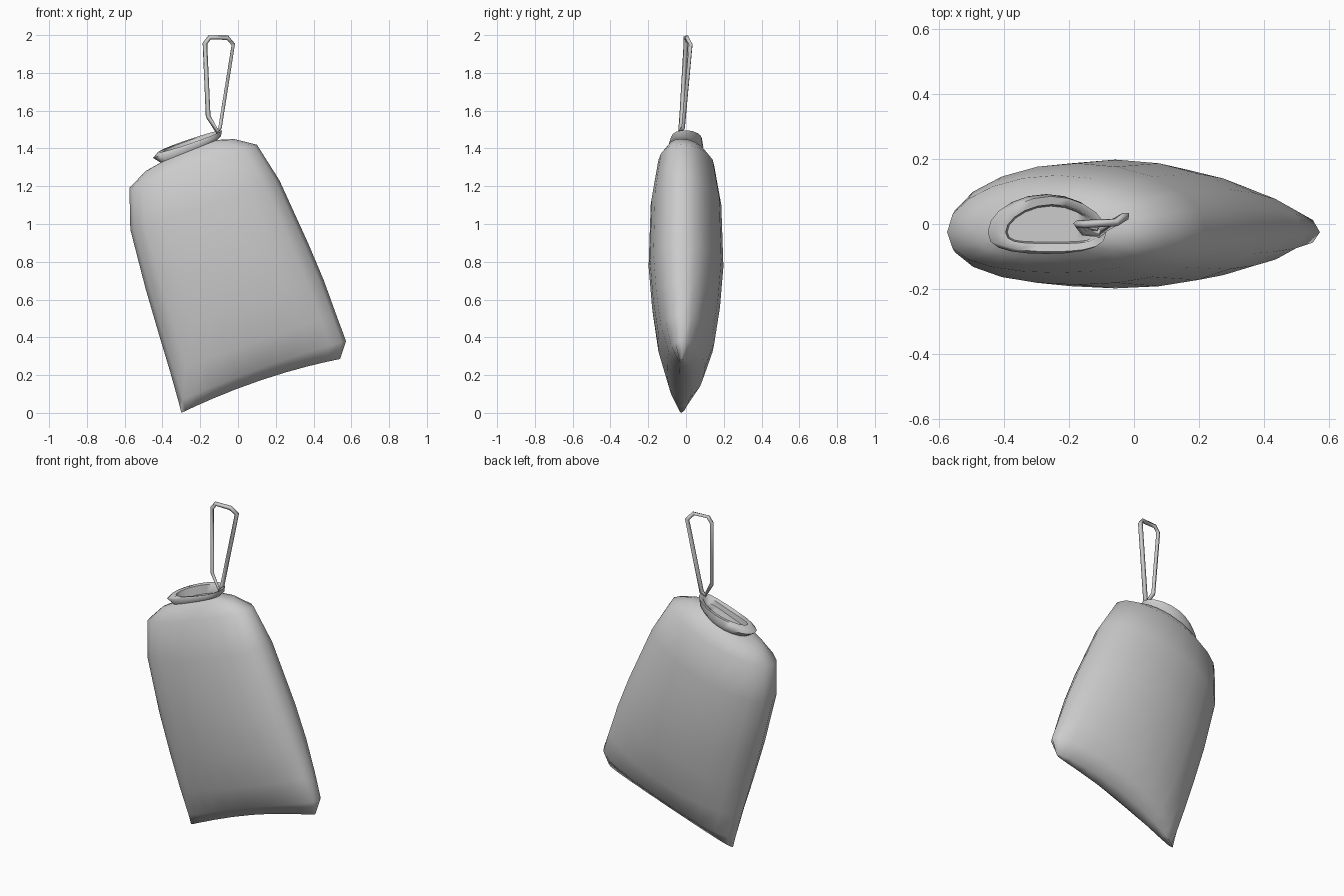
import bpy, bmesh, math

cube = bpy.data.objects.get("Cube")
if cube:
    bpy.data.objects.remove(cube, do_unlink=True)

mat = bpy.data.materials.new("plain grey cloth")
mat.use_nodes = True
grey = (0.6, 0.6, 0.6, 1)
mat.diffuse_color = grey
mat.node_tree.nodes["Principled BSDF"].inputs["Base Color"].default_value = grey

SIDES = 20


def ring(bm, left, right, thick, bow=0.0, back_lift=0.0):
    """Lens-shaped loop running between a left and a right edge point."""
    verts = []
    for i in range(SIDES):
        a = math.tau * i / SIDES
        u, s = math.cos(a), math.sin(a)
        f = (u + 1) / 2
        x = left[0] + (right[0] - left[0]) * f
        z = left[1] + (right[1] - left[1]) * f + bow * (1 - u * u) + back_lift * s
        y = math.copysign(abs(s) ** 0.9, s) * thick - 0.025 * u * u
        verts.append(bm.verts.new((x, y, z)))
    return verts


def loft(name, rows):
    bm = bmesh.new()
    rings = [ring(bm, *r) for r in rows]
    for a, b in zip(rings, rings[1:]):
        for i in range(SIDES):
            j = (i + 1) % SIDES
            bm.faces.new((a[i], a[j], b[j], b[i]))
    # close both ends with strips joining front to back
    for loop in (rings[0], rings[-1]):
        for i in range(SIDES // 2):
            quad = [loop[i], loop[i + 1], loop[-i - 1], loop[-i % SIDES]]
            bm.faces.new(list(dict.fromkeys(quad)))
    bmesh.ops.recalc_face_normals(bm, faces=bm.faces)
    mesh = bpy.data.meshes.new(name)
    bm.to_mesh(mesh)
    bm.free()
    obj = bpy.data.objects.new(name, mesh)
    bpy.context.collection.objects.link(obj)
    mesh.materials.append(mat)
    return obj


# Leaning cloth bag: base, body, shoulders, neck, rolled lip, shallow opening
bag = loft("bag_body", [
    ((-0.30, 0.0), (0.54, 0.285), 0.035, 0.03),
    ((-0.315, 0.06), (0.572, 0.38), 0.10, 0.02),
    ((-0.36, 0.22), (0.52, 0.52), 0.15),
    ((-0.42, 0.42), (0.455, 0.70), 0.18),
    ((-0.49, 0.66), (0.375, 0.89), 0.198),
    ((-0.57, 0.97), (0.22, 1.23), 0.187),
    ((-0.575, 1.19), (0.10, 1.42), 0.15),
    ((-0.49, 1.28), (-0.02, 1.45), 0.105),
    ((-0.41, 1.325), (-0.11, 1.445), 0.08),
    ((-0.45, 1.35), (-0.09, 1.465), 0.092),
    ((-0.425, 1.38), (-0.085, 1.495), 0.085, 0, 0.012),
    ((-0.395, 1.385), (-0.11, 1.48), 0.06, 0, 0.012),
    ((-0.39, 1.34), (-0.12, 1.44), 0.055),
])
bpy.context.view_layer.objects.active = bag
bag.select_set(True)
bpy.ops.object.shade_smooth_by_angle(angle=math.radians(65))

# Hanging cord loop
curve = bpy.data.curves.new("cord_loop", "CURVE")
curve.dimensions = "3D"
curve.bevel_depth = 0.013
curve.bevel_resolution = 0
points = [(-0.11, -0.03, 1.49), (-0.158, -0.022, 1.57), (-0.175, 0, 1.955),
          (-0.15, 0, 1.988), (-0.055, 0.005, 1.986), (-0.025, 0.025, 1.95),
          (-0.095, -0.015, 1.51)]
spline = curve.splines.new("POLY")
spline.points.add(len(points) - 1)
for p, co in zip(spline.points, points):
    p.co = (*co, 1)
spline.use_cyclic_u = True
cord = bpy.data.objects.new("cord_loop", curve)
bpy.context.collection.objects.link(cord)
curve.materials.append(mat)
